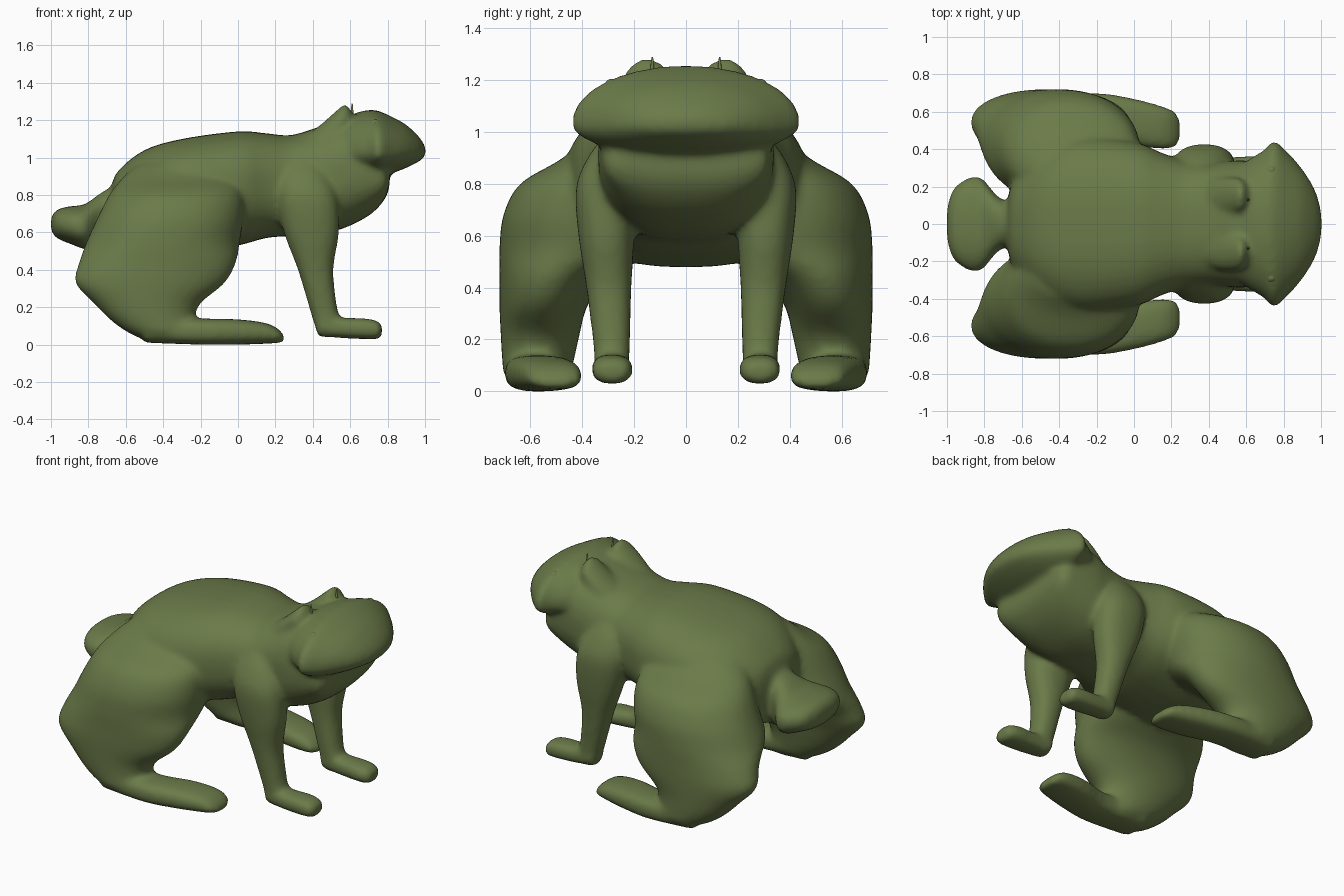
import bpy
import bmesh
import math
from mathutils import Vector

default_cube = bpy.data.objects.get("Cube")
if default_cube:
    bpy.data.objects.remove(default_cube, do_unlink=True)

skin_green = bpy.data.materials.new("skin_green")
skin_green.use_nodes = True
skin_color = (0.145, 0.195, 0.066, 1)
skin_green.diffuse_color = skin_color
skin_green.node_tree.nodes["Principled BSDF"].inputs["Base Color"].default_value = skin_color


def spline(a, b, c, d, t):
    """Interpolate smoothly between b and c."""
    return tuple(q + t * (r - p) / 2 + t * t * (2 * p - 5 * q + 4 * r - s) / 2
                 + t * t * t * (3 * q - p - 3 * r + s) / 2
                 for p, q, r, s in zip(a, b, c, d))


def loft(bm, axis, sections, power=2.3, middle=0.5, sides=40, steps=5):
    """Skin rounded sections (position, low u, high u, low v, high v) along x or z.

    middle sets how far up each section its widest line lies."""
    last = len(sections) - 1
    rows = []
    for i in range(last):
        group = [sections[min(max(i + k, 0), last)] for k in (-1, 0, 1, 2)]
        rows += [spline(*group, step / steps) for step in range(steps)]
    rows.append(sections[last])
    rings = []
    for pos, u_low, u_high, v_low, v_high in rows:
        v_mid = v_low + middle * (v_high - v_low)
        ring = []
        for k in range(sides):
            angle = math.tau * k / sides
            c, s = math.cos(angle), math.sin(angle)
            u = (u_low + u_high + (u_high - u_low) * math.copysign(abs(c) ** (2 / power), c)) / 2
            reach = (v_high if s > 0 else v_low) - v_mid
            v = v_mid + reach * abs(s) ** (2 / power)
            ring.append(bm.verts.new((pos, u, v) if axis == "x" else (u, v, pos)))
        rings.append(ring)
    for first, second in zip(rings, rings[1:]):
        for k in range(sides):
            n = (k + 1) % sides
            bm.faces.new((first[k], first[n], second[n], second[k]))
    bm.faces.new(rings[0][::-1])
    bm.faces.new(rings[-1])


def centred(sections):
    """Expand (x, half width, low z, high z) to a symmetric section."""
    return [(x, -w, w, low, high) for x, w, low, high in sections]


def mirrored(sections, axis, side):
    """Swap the y limits of each section for the other side."""
    if side > 0:
        return sections
    if axis == "x":
        return [(x, -b, -a, c, d) for x, a, b, c, d in sections]
    return [(z, a, b, -d, -c) for z, a, b, c, d in sections]


def finish(name, bm):
    bmesh.ops.recalc_face_normals(bm, faces=bm.faces)
    mesh = bpy.data.meshes.new(name)
    bm.to_mesh(mesh)
    bm.free()
    mesh.materials.append(skin_green)
    mesh.shade_smooth()
    obj = bpy.data.objects.new(name, mesh)
    bpy.context.collection.objects.link(obj)
    return obj


torso = centred([
    (-.68, .10, .60, .84), (-.64, .25, .52, .93), (-.5, .39, .49, 1.04),
    (-.3, .47, .48, 1.10), (0, .44, .53, 1.14), (.15, .38, .57, 1.13),
    (.28, .34, .58, 1.12), (.42, .33, .59, 1.16), (.56, .34, .62, 1.21),
    (.7, .33, .69, 1.15), (.78, .31, .77, 1.0), (.81, .25, .84, .93)])

tail = centred([
    (-1.0, .08, .61, .68), (-.97, .18, .57, .72), (-.9, .24, .54, .74),
    (-.82, .25, .51, .75), (-.72, .14, .49, .82), (-.6, .10, .5, .88)])

# Haunches reach in under the rump
thigh = [
    (.01, -.46, -.2, .5, .64), (.06, -.58, -.2, .45, .70), (.13, -.68, -.23, .43, .71),
    (.22, -.77, -.2, .41, .715), (.33, -.87, -.07, .38, .72), (.44, -.85, -.01, .30, .72),
    (.55, -.81, .01, .13, .72), (.68, -.75, .03, .11, .705), (.8, -.69, .03, .1, .64),
    (.89, -.62, 0, .1, .49), (.96, -.54, -.1, .1, .40)]

hind_foot = [
    (-.5, .46, .69, .01, .15), (-.2, .47, .70, 0, .14), (0, .42, .67, 0, .135),
    (.15, .40, .63, .005, .115), (.22, .41, .60, .01, .08), (.25, .46, .55, .015, .04)]

foreleg = [
    (.04, .44, .52, .24, .33), (.1, .41, .55, .22, .35), (.2, .38, .53, .215, .36),
    (.4, .32, .51, .21, .385), (.6, .245, .54, .2, .415), (.78, .21, .53, .2, .425),
    (.9, .22, .48, .2, .38), (.98, .27, .42, .2, .32)]

front_foot = [
    (.42, .22, .35, .05, .16), (.55, .215, .36, .035, .145), (.68, .205, .365, .03, .14),
    (.75, .215, .355, .03, .125), (.77, .24, .33, .05, .1)]

# Brow ridge that rises out of the nape
brow = [
    (.34, .08, .2, 1.0, 1.1), (.44, .05, .24, 1.05, 1.175), (.52, .05, .25, 1.08, 1.245),
    (.575, .06, .24, 1.1, 1.285), (.62, .09, .2, 1.1, 1.225)]

# Body, tail and limbs, fused into one skin
bm = bmesh.new()
loft(bm, "x", torso, power=2.5)
loft(bm, "x", tail)
for side in (1, -1):
    loft(bm, "z", mirrored(thigh, "z", side), power=2.1)
    loft(bm, "x", mirrored(hind_foot, "x", side), power=2.7)
    loft(bm, "z", mirrored(foreleg, "z", side))
    loft(bm, "x", mirrored(front_foot, "x", side), power=2.6)
    loft(bm, "x", mirrored(brow, "x", side), power=2)

# Broad head, widest low down at the cheeks
head = centred([
    (.52, .28, .94, 1.18), (.62, .35, .92, 1.235), (.70, .40, .91, 1.255),
    (.75, .445, .91, 1.25), (.83, .375, .92, 1.215), (.9, .295, .945, 1.175),
    (.96, .2, .975, 1.12), (.99, .12, .995, 1.08), (1.005, .04, 1.02, 1.05)])
loft(bm, "x", head, power=2.1, middle=0.36)

body = finish("body", bm)
remesh = body.modifiers.new("fuse", "REMESH")
remesh.mode = "VOXEL"
remesh.voxel_size = 0.016
remesh.use_smooth_shade = True
smooth = body.modifiers.new("soften", "SMOOTH")
smooth.factor = 0.5
smooth.iterations = 12

# Small eyes and upright ear tips
for label, side in (("left", 1), ("right", -1)):
    bm = bmesh.new()
    bmesh.ops.create_uvsphere(bm, u_segments=16, v_segments=10, radius=0.03)
    eye = finish(label + "_eye", bm)
    eye.location = Vector((.735, side * .285, 1.175))
    bm = bmesh.new()
    bmesh.ops.create_cone(bm, cap_ends=True, segments=10, radius1=0.013,
                          radius2=0.003, depth=0.1)
    tip = finish(label + "_ear_tip", bm)
    tip.location = Vector((.61, side * .13, 1.24))
